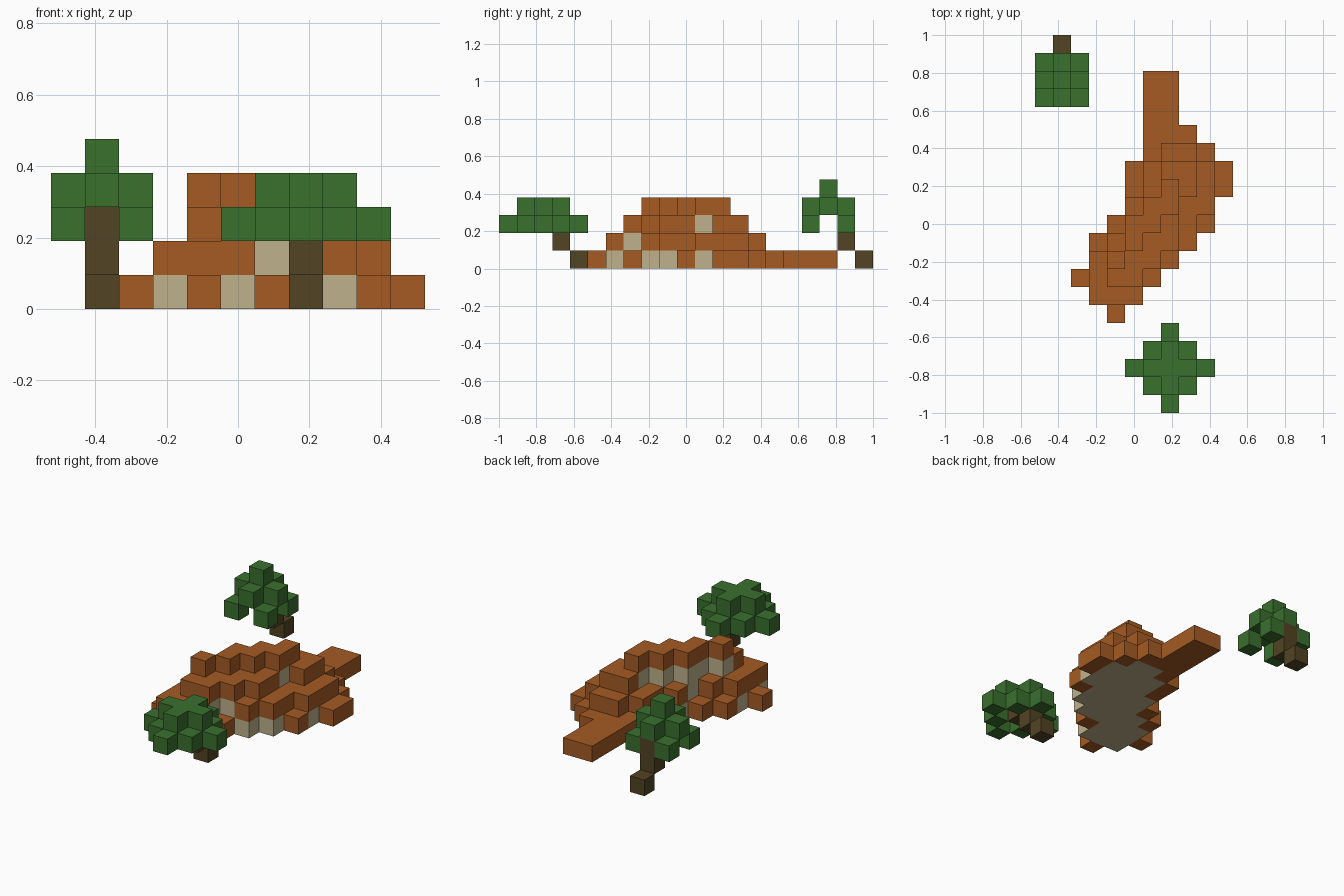
import bpy
import bmesh
from mathutils import Vector

cube = bpy.data.objects.get("Cube")
if cube:
    bpy.data.objects.remove(cube, do_unlink=True)

COLUMNS, ROWS = 11, 21
CELL = 2 / ROWS
ORIGIN = Vector((-COLUMNS * CELL / 2, -1, 0))
AXES = [Vector(a) for a in ((1, 0, 0), (0, 1, 0), (0, 0, 1))]


def make_material(name, rgb):
    mat = bpy.data.materials.new(name)
    mat.use_nodes = True
    colour = (*rgb, 1)
    mat.diffuse_color = colour
    shader = next(n for n in mat.node_tree.nodes if n.type == 'BSDF_PRINCIPLED')
    shader.inputs["Base Color"].default_value = colour
    shader.inputs["Roughness"].default_value = 0.9
    return mat


soil = make_material("orange_soil", (0.376, 0.105, 0.017))
stone = make_material("pale_stone", (0.52, 0.44, 0.26))
leaf = make_material("leaf_green", (0.042, 0.162, 0.027))
bark = make_material("dark_bark", (0.084, 0.058, 0.017))


def build_blocks(name, cells, mat, solid):
    """Cubes on the grid, without the faces that touch another solid cell."""
    bm = bmesh.new()
    for cell in cells:
        centre = Vector(cell) + Vector((0.5, 0.5, 0.5))
        for n, axis in enumerate(AXES):
            u, v = AXES[(n + 1) % 3] / 2, AXES[(n + 2) % 3] / 2
            for sign in (-1, 1):
                step = axis * sign
                if tuple(int(c + s) for c, s in zip(cell, step)) in solid:
                    continue
                mid = centre + step / 2
                corners = [mid - u - v, mid + u - v, mid + u + v, mid - u + v]
                if sign < 0:
                    corners.reverse()
                bm.faces.new([bm.verts.new(ORIGIN + c * CELL) for c in corners])
    bmesh.ops.remove_doubles(bm, verts=bm.verts, dist=CELL / 100)
    mesh = bpy.data.meshes.new(name)
    bm.to_mesh(mesh)
    bm.free()
    mesh.materials.append(mat)
    obj = bpy.data.objects.new(name, mesh)
    bpy.context.collection.objects.link(obj)


# Island: each row gives its first column and the heights of its stacks
FIRST_ROW = 5
TERRAIN = [
    (4, "1"), (3, "222"), (2, "12331"), (3, "24332"), (3, "124332"),
    (4, "144321"), (5, "24422"), (5, "124321"), (5, "123321"),
    (6, "1221"), (6, "111"), (6, "11"), (6, "11"), (6, "11"),
]
caps, core = set(), set()
for y, (start, heights) in enumerate(TERRAIN, FIRST_ROW):
    for x, height in enumerate(map(int, heights), start):
        caps.add((x, y, height - 1))
        core.update((x, y, z) for z in range(height - 1))
island = caps | core
build_blocks("island_soil_caps", caps, soil, island)
build_blocks("island_stone_core", core, stone, island)


def plus_shape(x, y, z):
    return {(x + i, y + j, z) for i in (-1, 0, 1) for j in (-1, 0, 1) if not (i and j)}


def corner_blocks(x, y, z):
    return {(x + i, y + j, z) for i in (-1, 1) for j in (-1, 1)}


def build_tree(name, trunk, crown):
    solid = trunk | crown
    build_blocks(name + "_trunk", trunk, bark, solid)
    build_blocks(name + "_leaves", crown, leaf, solid)


# Front tree: wide crown with drooping tips on a leaning trunk
front_tips = {(7 + i, 2 + j, 2) for i, j in ((2, 0), (-2, 0), (0, 2), (0, -2))}
build_tree("front_tree",
           {(7, 4, 0), (7, 3, 1), (7, 2, 2)},
           plus_shape(7, 2, 3) | corner_blocks(7, 2, 2) | front_tips)

# Back tree: narrow crown with a raised top
build_tree("back_tree",
           {(1, 20, 0), (1, 19, 1), (1, 19, 2)},
           plus_shape(1, 18, 3) | corner_blocks(1, 18, 2) | {(1, 18, 4)})
